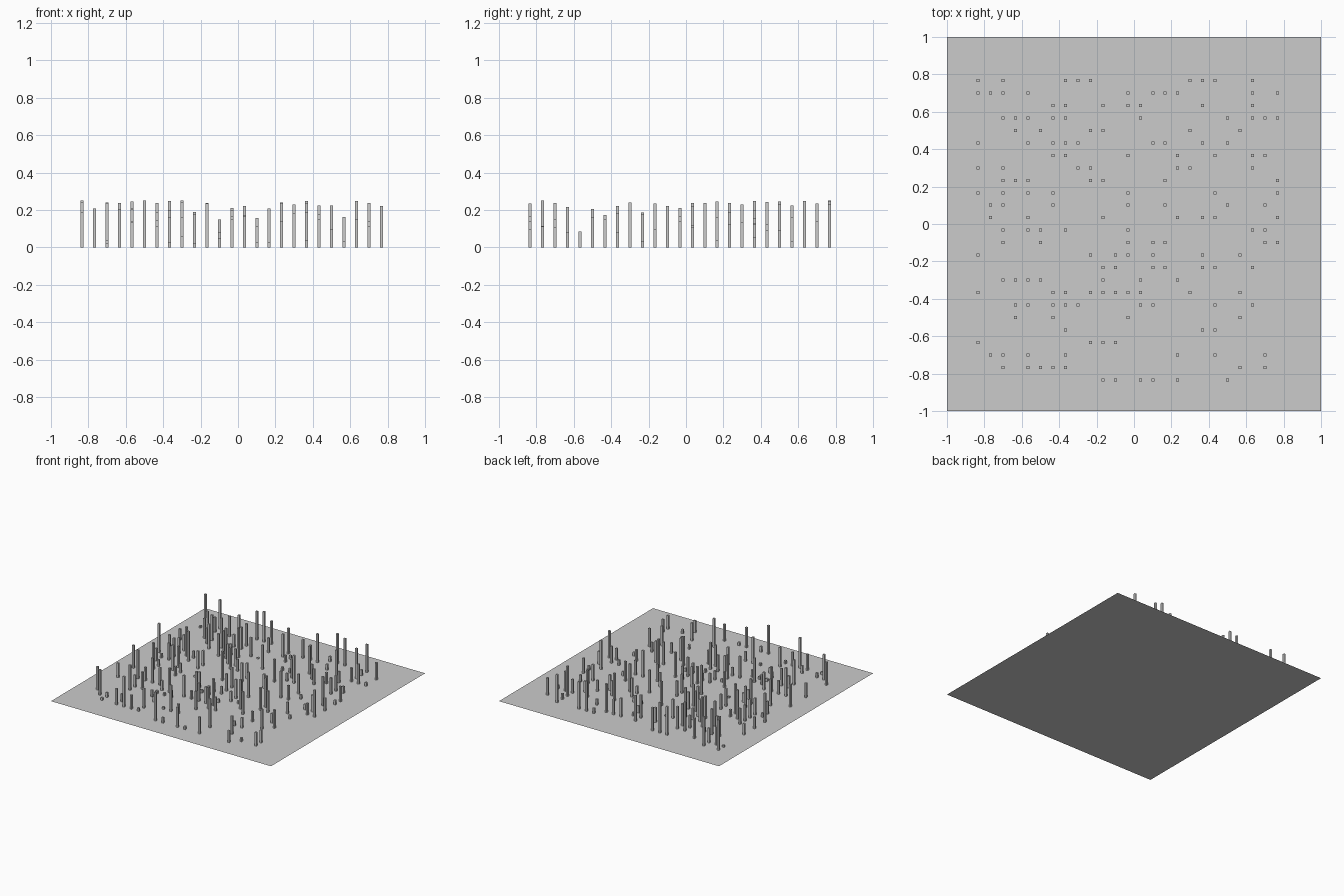
import bpy, bmesh, random
from mathutils import Matrix

if "Cube" in bpy.data.objects:
    bpy.data.objects.remove(bpy.data.objects["Cube"])

random.seed(7)
STEP, START, WIDTH, MAX_H = 1 / 15, -0.833, 0.016, 0.25

grey = bpy.data.materials.new("plain grey")
grey.diffuse_color = (0.6, 0.6, 0.6, 1)
grey.use_nodes = True
grey.node_tree.nodes["Principled BSDF"].inputs["Base Color"].default_value = grey.diffuse_color


def add_object(name, bm):
    mesh = bpy.data.meshes.new(name)
    bm.to_mesh(mesh)
    bm.free()
    mesh.materials.append(grey)
    bpy.context.collection.objects.link(bpy.data.objects.new(name, mesh))


def add_post(bm, col, row, height):
    x, y = START + col * STEP, START + row * STEP
    m = Matrix.Translation((x, y, height / 2)) @ Matrix.Diagonal((WIDTH, WIDTH, height, 1))
    bmesh.ops.create_cube(bm, size=1, matrix=m)


# Thin flat base sheet
bm = bmesh.new()
bmesh.ops.create_grid(bm, x_segments=1, y_segments=1, size=1)
add_object("base_sheet", bm)

# Columns occupied in the outer rows of the grid, which shape the outline
outer_rows = {
    24: (0, 2, 7, 8, 9, 17, 18, 19, 22),
    23: (0, 1, 2, 4, 12, 14, 15, 16, 22, 24),
    22: (6, 7, 10, 12, 13, 18, 22),
    21: (2, 3, 4, 6, 7, 13, 20, 22, 23, 24),
    20: (3, 5, 9, 10, 17, 21),
    19: (0, 4, 6, 7, 8, 14, 15, 18, 20),
    7: (0, 6, 7, 9, 10, 11, 12, 13, 17, 21),
    6: (3, 4, 6, 7, 8, 13, 14, 19, 22),
    5: (3, 6, 12, 21),
    4: (7, 18, 19),
    3: (0, 9, 10, 11),
    2: (1, 2, 4, 7, 16, 19, 23),
    1: (2, 4, 5, 6, 7, 21, 23),
    0: (10, 11, 13, 14, 16, 20),
}
# Heights of the tallest edge posts; all others vary at random
tall = {(0, 24): 0.25, (2, 24): 0.24, (7, 24): 0.235, (8, 24): 0.25, (19, 24): 0.225,
        (22, 24): 0.23, (0, 3): 0.19, (10, 0): 0.235, (5, 1): 0.25, (12, 23): 0.21}

# Posts: listed outer rows, scattered middle rows
bm = bmesh.new()
for row in range(25):
    cols = outer_rows.get(row) or random.sample(range(25), 7)
    for col in cols:
        add_post(bm, col, row, tall.get((col, row), random.uniform(0.01, MAX_H)))
bm.normal_update()
bottoms = [f for f in bm.faces if f.normal.z < -0.5]
bmesh.ops.delete(bm, geom=bottoms, context='FACES_ONLY')
add_object("square_posts", bm)
